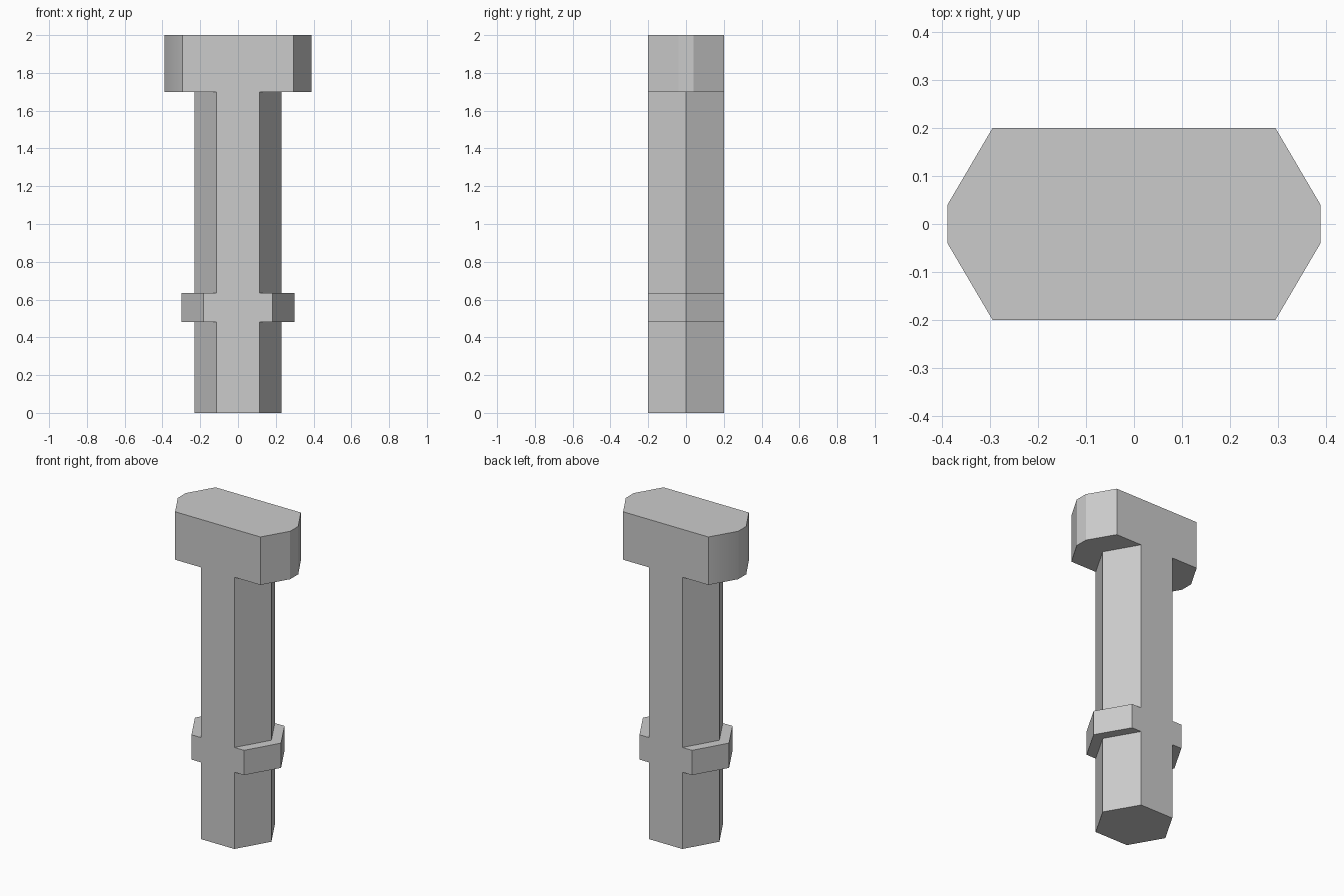
import bpy, bmesh, math

cube = bpy.data.objects.get("Cube")
if cube:
    bpy.data.objects.remove(cube)

steel = bpy.data.materials.new("plain_grey")
steel.use_nodes = True
GREY = (0.6, 0.6, 0.6, 1)
steel.diffuse_color = GREY
steel.node_tree.nodes["Principled BSDF"].inputs["Base Color"].default_value = GREY

DEPTH = 0.2
# Cross-sections: half width of flat, half width at tip, half depth of tip
SHAFT = (0.115, 0.231, 0)
COLLAR = (0.182, 0.298, 0)
HEAD = (0.295, 0.389, 0.04)
rows = [(0, SHAFT), (0.48, SHAFT), (0.48, COLLAR), (0.635, COLLAR),
        (0.635, SHAFT), (1.7, SHAFT), (1.7, HEAD), (2, HEAD)]

bm = bmesh.new()


def side_grid(s):
    """Points of one side, row by row, running front to back."""
    return [[bm.verts.new(p) for p in ((s * flat, -DEPTH, z), (s * tip, -ty, z),
                                       (s * tip, ty, z), (s * flat, DEPTH, z))]
            for z, (flat, tip, ty) in rows]


left, right = side_grid(1), side_grid(-1)

# Side walls and ledges
for grid in (left, right):
    for low, high in zip(grid, grid[1:]):
        for i in range(3):
            pointed = low[1].co.y == 0 and high[1].co.y == 0
            if i == 1 and pointed:
                continue
            bm.faces.new((low[i], low[i + 1], high[i + 1], high[i]))

# Flush front and back outlines, then the end caps
for i in (0, 3):
    bm.faces.new([r[i] for r in left] + [r[i] for r in reversed(right)])
for k in (0, -1):
    bm.faces.new(left[k] + right[k][::-1])

# Close the pointed tips and merge each ledge into one face
bmesh.ops.remove_doubles(bm, verts=bm.verts, dist=0.0001)
ledges = [f for f in bm.faces if max(v.co.z for v in f.verts) - min(v.co.z for v in f.verts) < 0.001]
bmesh.ops.dissolve_limit(bm, angle_limit=0.01, verts=[],
                         edges=list({e for f in ledges for e in f.edges
                                     if all(g in ledges for g in e.link_faces)}))
bmesh.ops.recalc_face_normals(bm, faces=bm.faces)

# Softly rounded right end of the head; everything else is flat
for f in bm.faces:
    f.smooth = f.calc_center_median().x < -0.3 and abs(f.normal.z) < 0.1 and f.calc_center_median().z > 1.7
for e in bm.edges:
    e.smooth = e.calc_face_angle(math.pi) < math.radians(45)

mesh = bpy.data.meshes.new("t_head_bolt")
bm.to_mesh(mesh)
bm.free()
mesh.materials.append(steel)
bolt = bpy.data.objects.new("t_head_bolt", mesh)
bpy.context.collection.objects.link(bolt)
